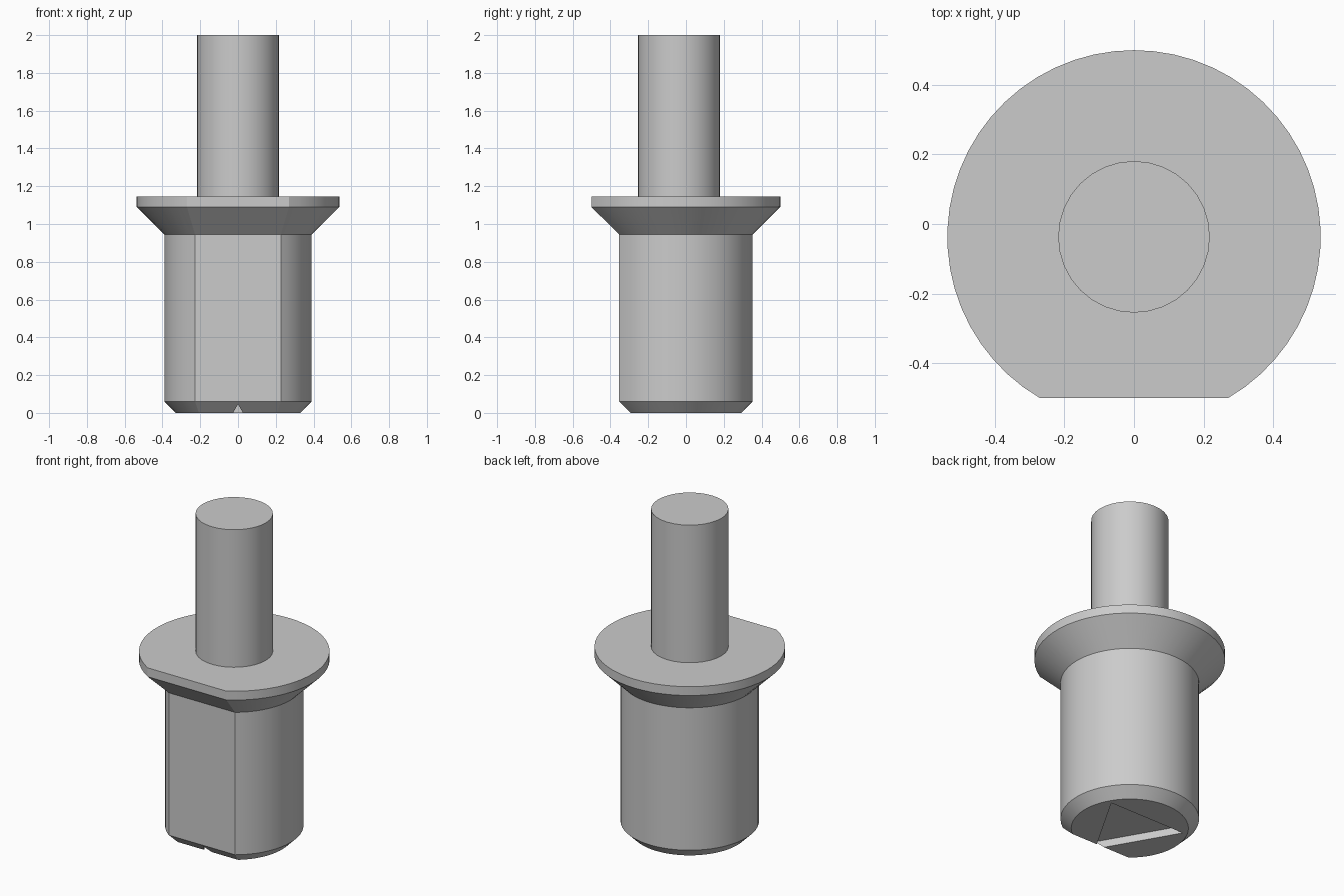
import bpy, bmesh, math
from math import sin, cos, pi, acos

if "Cube" in bpy.data.objects:
    bpy.data.objects.remove(bpy.data.objects["Cube"], do_unlink=True)

AXIS_Y = -0.037    # centre of the round sections
FLAT_INSET = 0.073  # how far the front flat cuts into the radius

grey = bpy.data.materials.new("light grey")
grey.use_nodes = True
colour = (0.6, 0.6, 0.6, 1)
grey.diffuse_color = colour
grey.node_tree.nodes["Principled BSDF"].inputs["Base Color"].default_value = colour


def circle(radius, count):
    return [(radius * cos(2 * pi * i / count - pi / 2),
             radius * sin(2 * pi * i / count - pi / 2)) for i in range(count)]


def d_section(radius, count=48):
    """Circle with a flat on the front side."""
    half = acos((radius - FLAT_INSET) / radius)
    step = (2 * pi - 2 * half) / count
    angles = [-pi / 2 + half + step * i for i in range(count + 1)]
    return [(radius * cos(a), radius * sin(a)) for a in angles]


def loft(name, sections):
    """Skin a stack of (z, outline) sections and close both ends."""
    bm = bmesh.new()
    rings = [[bm.verts.new((x, y + AXIS_Y, z)) for x, y in outline]
             for z, outline in sections]
    for low, high in zip(rings, rings[1:]):
        for i in range(len(low)):
            j = (i + 1) % len(low)
            bm.faces.new((low[i], low[j], high[j], high[i]))
    bm.faces.new(rings[0][::-1])
    bm.faces.new(rings[-1])
    mesh = bpy.data.meshes.new(name)
    bm.to_mesh(mesh)
    bm.free()
    mesh.materials.append(grey)
    obj = bpy.data.objects.new(name, mesh)
    bpy.context.collection.objects.link(obj)
    return obj


def activate(obj):
    bpy.ops.object.select_all(action='DESELECT')
    obj.select_set(True)
    bpy.context.view_layer.objects.active = obj


# Body with chamfered foot, flared collar and flat front
body = loft("body_and_collar", [(z, d_section(r)) for z, r in (
    (0, 0.33), (0.06, 0.39), (0.945, 0.39), (1.09, 0.537), (1.145, 0.537))])

# Triangular pocket in the underside, its point breaking out at the front
triangle = circle(0.303, 3)
cutter = loft("pocket_cutter", [(-0.1, triangle), (0.046, triangle)])
cutter.hide_render = True
pocket = body.modifiers.new("pocket", 'BOOLEAN')
pocket.operation = 'DIFFERENCE'
pocket.solver = 'EXACT'
pocket.object = cutter
activate(body)
bpy.ops.object.modifier_apply(modifier=pocket.name)
bpy.data.objects.remove(cutter, do_unlink=True)

# Upper pin
pin = loft("pin", [(z, circle(0.218, 32)) for z in (1.14, 2)])

for obj in (body, pin):
    activate(obj)
    bpy.ops.object.shade_smooth_by_angle(angle=math.radians(20))
